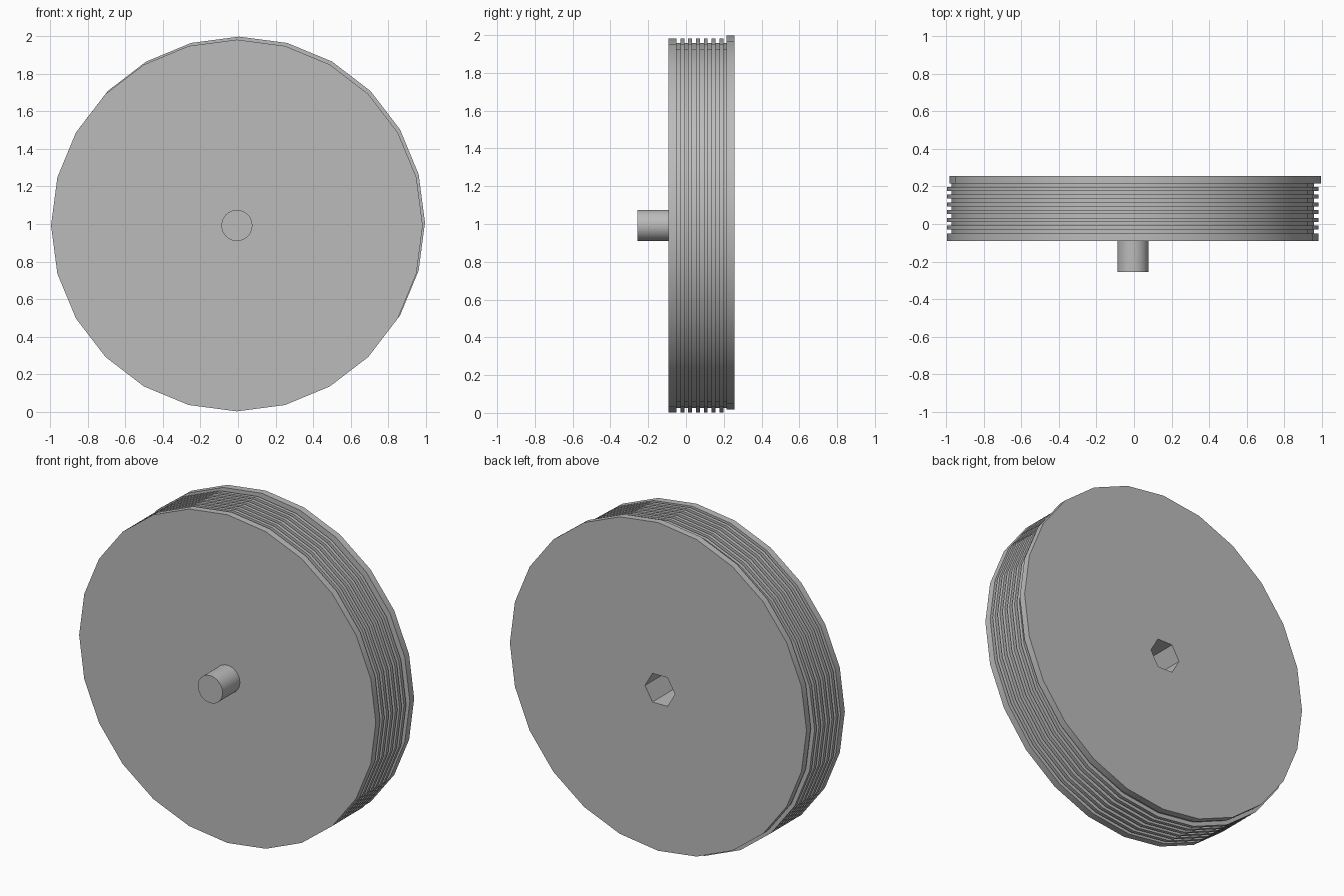
import bpy, bmesh, math

cube = bpy.data.objects.get("Cube")
if cube:
    bpy.data.objects.remove(cube, do_unlink=True)

U = 0.0413                    # basic step of the design
R = 24 * U                    # rim radius
HALF = 0.257                  # half of the full depth
BODY = (-0.006, 0.992)        # x, z axis of the body
PLATE = (0.006, 1.008)        # x, z axis of the slightly offset back plate

grey = bpy.data.materials.new("grey_plastic")
grey.use_nodes = True
grey.diffuse_color = (0.5, 0.5, 0.5, 1)
grey.node_tree.nodes["Principled BSDF"].inputs["Base Color"].default_value = (0.5, 0.5, 0.5, 1)


def lathe(name, profile, sides, axis):
    """Closed solid turned about the y direction from (radius, y) points."""
    bm = bmesh.new()
    rings = []
    for r, y in profile:
        angles = [math.tau * i / sides for i in range(sides)]
        rings.append([bm.verts.new((axis[0] + r * math.cos(a), y, axis[1] + r * math.sin(a)))
                      for a in angles])
    for a, b in zip(rings, rings[1:]):
        for i in range(sides):
            j = (i + 1) % sides
            bm.faces.new((a[i], a[j], b[j], b[i]))
    bm.faces.new(rings[0])
    bm.faces.new(rings[-1])
    bmesh.ops.recalc_face_normals(bm, faces=bm.faces)
    mesh = bpy.data.meshes.new(name)
    bm.to_mesh(mesh)
    bm.free()
    mesh.materials.append(grey)
    obj = bpy.data.objects.new(name, mesh)
    bpy.context.collection.objects.link(obj)
    return obj


def select(obj):
    bpy.ops.object.select_all(action='DESELECT')
    obj.select_set(True)
    bpy.context.view_layer.objects.active = obj


# Ribbed body: thick front rim, then six thin ribs on a slightly smaller core
front = -HALF + 4 * U
core = R - 0.6 * U
profile = [(R, front), (R, front + U), (core, front + U)]
for k in range(6):
    y = front + (1.5 + k) * U
    profile += [(core, y), (R, y), (R, y + U / 2), (core, y + U / 2)]
profile.append((core, HALF - U / 2))
body = lathe("ribbed_body", profile, 24, BODY)

# Back plate and front pin
plate = lathe("back_plate", [(R, HALF - U), (R, HALF)], 24, PLATE)
pin = lathe("front_pin", [(2 * U, -HALF), (2 * U, front + U / 4)], 48, BODY)

# Hexagonal socket in the back
cutter = lathe("socket_cutter", [(0.1, HALF - 6 * U), (0.1, HALF + U)], 6, BODY)
cutter.hide_render = True
for obj in (body, plate):
    mod = obj.modifiers.new("socket", 'BOOLEAN')
    mod.operation = 'DIFFERENCE'
    mod.solver = 'EXACT'
    mod.object = cutter
    select(obj)
    bpy.ops.object.modifier_apply(modifier=mod.name)
bpy.data.objects.remove(cutter, do_unlink=True)

for obj in (body, plate, pin):
    select(obj)
    bpy.ops.object.shade_smooth_by_angle(angle=math.radians(30))
